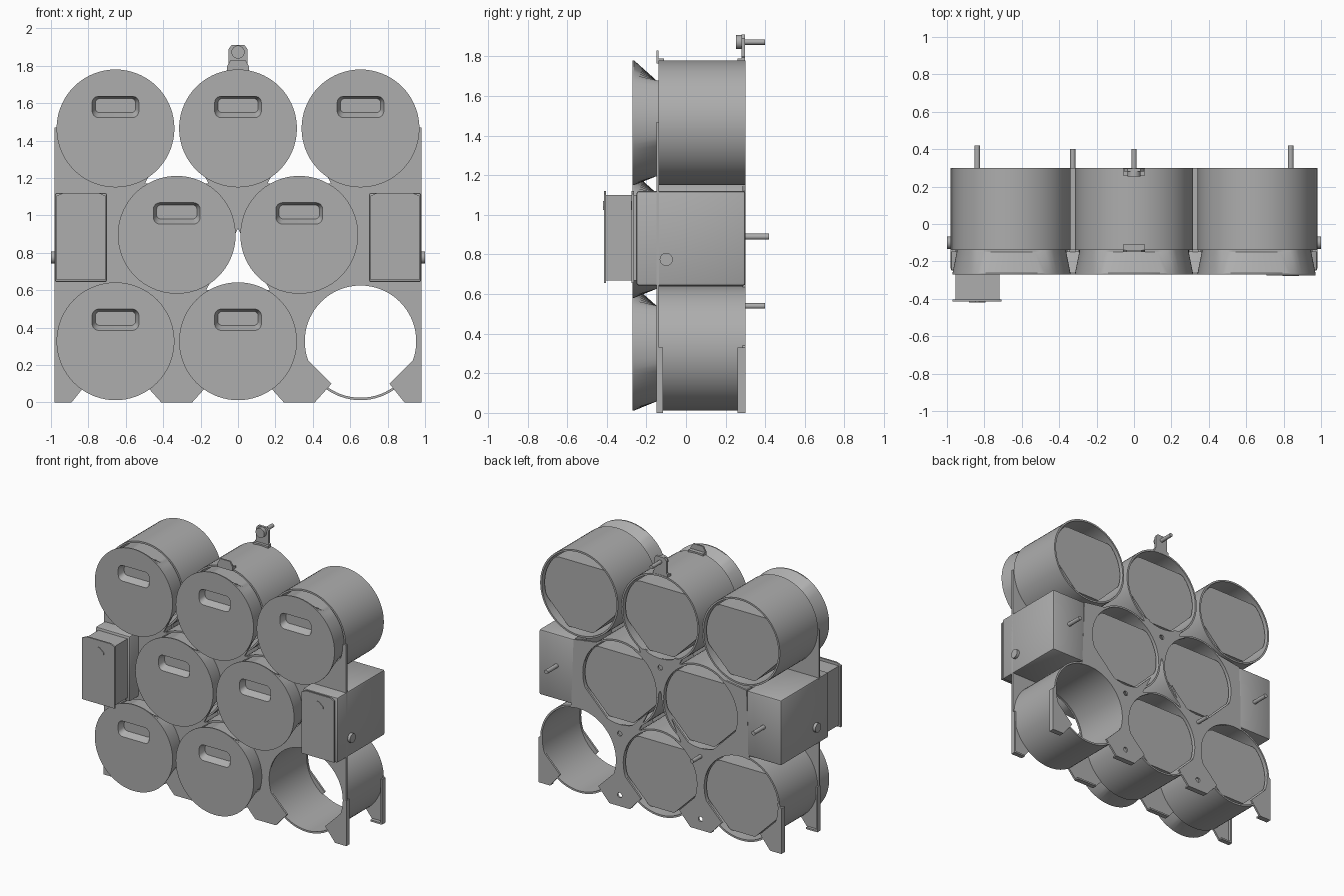
import bpy, bmesh
from math import sin, cos, pi, radians

cube = bpy.data.objects.get("Cube")
if cube:
    bpy.data.objects.remove(cube, do_unlink=True)

grey = bpy.data.materials.new("matte grey")
grey.use_nodes = True
grey.diffuse_color = (0.42, 0.42, 0.42, 1)
grey.node_tree.nodes["Principled BSDF"].inputs["Base Color"].default_value = grey.diffuse_color

PITCH, ROW = 0.655, 0.569
OUTER, INNER = 0.315, 0.302
FRONT, BACK = -0.15, 0.30
STEPS = 72


def loft(name, rings, ring_shaped=False):
    """Skin a list of (y, [(x, z), ...]) sections, capped or joined end to start."""
    bm = bmesh.new()
    loops = [[bm.verts.new((x, y, z)) for x, z in pts] for y, pts in rings]
    pairs = list(zip(loops, loops[1:]))
    if ring_shaped:
        pairs.append((loops[-1], loops[0]))
    else:
        bm.faces.new(loops[0])
        bm.faces.new(loops[-1])
    for a, b in pairs:
        for i in range(len(a)):
            j = (i + 1) % len(a)
            bm.faces.new((a[i], a[j], b[j], b[i]))
    bmesh.ops.recalc_face_normals(bm, faces=bm.faces)
    mesh = bpy.data.meshes.new(name)
    bm.to_mesh(mesh)
    bm.free()
    mesh.materials.append(grey)
    obj = bpy.data.objects.new(name, mesh)
    bpy.context.collection.objects.link(obj)
    return obj


def prism(name, pts, y0, y1):
    return loft(name, [(y0, pts), (y1, pts)])


def bake(obj):
    """Apply the modifiers of an object to its mesh."""
    bpy.context.view_layer.update()
    graph = bpy.context.evaluated_depsgraph_get()
    mesh = bpy.data.meshes.new_from_object(obj.evaluated_get(graph))
    obj.modifiers.clear()
    obj.data = mesh


def cut(obj, cutter):
    mod = obj.modifiers.new("cut", 'BOOLEAN')
    mod.operation, mod.solver, mod.object = 'DIFFERENCE', 'EXACT', cutter
    bake(obj)
    bpy.data.objects.remove(cutter, do_unlink=True)


def rect(x0, x1, z0, z1):
    return [(x0, z0), (x1, z0), (x1, z1), (x0, z1)]


def block(name, x0, x1, y0, y1, z0, z1, bevel=0):
    obj = prism(name, rect(x0, x1, z0, z1), y0, y1)
    if bevel:
        mod = obj.modifiers.new("bevel", 'BEVEL')
        mod.width, mod.segments = bevel, 2
        bake(obj)
    return obj


def circle(r, cx=0, cz=0, n=STEPS):
    return [(cx + r * cos(2 * pi * i / n), cz + r * sin(2 * pi * i / n)) for i in range(n)]


def section(r, top, diagonal, bottom, cx=0, cz=0):
    """Circle flattened at the top, bottom and both lower diagonals."""
    flats = [(90, top), (225, diagonal), (315, diagonal), (270, bottom)]
    pts = []
    for i in range(STEPS):
        a = 2 * pi * i / STEPS
        d = r
        for angle, off in flats:
            c = cos(a - radians(angle))
            if c > 0.1:
                d = min(d, off / c)
        pts.append((cx + d * cos(a), cz + d * sin(a)))
    return pts


def slot(w, h, r, cz):
    pts = []
    for k, (sx, sz) in enumerate([(1, 1), (-1, 1), (-1, -1), (1, -1)]):
        for i in range(7):
            a = (k + i / 6) * pi / 2
            pts.append((sx * (w - r) + r * cos(a), cz + sz * (h - r) + r * sin(a)))
    return pts


def pin(name, x, z, r, y0, y1):
    return prism(name, circle(r, x, z, 24), y0, y1)


# Cell centres: rows of three, two and three, the last bottom cell empty
low = 0.327
cells = [(k * PITCH, low + 2 * ROW) for k in (-1, 0, 1)]
cells += [(k * PITCH / 2, low + ROW) for k in (-1, 1)]
cells += [(k * PITCH, low) for k in (-1, 0, 1)]

# Tubes
tube = loft("tube", [(FRONT + 0.01, circle(OUTER)), (BACK, circle(OUTER)),
                     (BACK, circle(INNER)), (FRONT + 0.01, circle(INNER))], True)

# Drawer body with its flared front and a recessed grip
inside = section(0.293, 0.215, 0.262, 0.27)
drawer = loft("drawer", [(-0.27, circle(OUTER)), (-0.262, circle(OUTER)),
                         (FRONT, inside), (0.28, inside)])
cut(drawer, loft("grip_cutter", [(-0.29, slot(0.128, 0.06, 0.035, 0.115)),
                                 (-0.27, slot(0.125, 0.057, 0.035, 0.115)),
                                 (-0.225, slot(0.108, 0.038, 0.025, 0.122))]))


def place(source, cell, number):
    obj = source.copy()
    obj.name = f"{source.name}_{number}"
    obj.location = (cell[0], 0, cell[1])
    bpy.context.collection.objects.link(obj)


for n, cell in enumerate(cells):
    place(tube, cell, n + 1)
    if n < len(cells) - 1:
        place(drawer, cell, n + 1)
for source in (tube, drawer):
    bpy.data.objects.remove(source, do_unlink=True)

# Front and back web plates with feet, openings and gaps
feet = [(0.155, 0.1), (0.245, 0), (0.41, 0), (0.5, 0.1), (0.81, 0.1), (0.89, 0), (0.98, 0)]
edges = {"front_plate": [(0.98, 1.47)],
         "back_plate": [(0.98, 0.33), (0.72, 0.6), (0.7, 1.12), (0.17, 1.2)]}
for name, rise in edges.items():
    half = feet + rise
    y0 = FRONT if name == "front_plate" else BACK - 0.014
    plate = prism(name, half + [(-x, z) for x, z in reversed(half)], y0, y0 + 0.014)
    for cx, cz in cells:
        cut(plate, prism("opening_cutter", section(0.298, 1, 0.27, 1, cx, cz), y0 - 0.1, y0 + 0.1))
    for gx, gz in ((0, 0.6), (-PITCH / 2, 1.17), (PITCH / 2, 1.17)):
        tri = [(gx - 0.17, gz), (gx + 0.17, gz), (gx, gz + 0.33)]
        cut(plate, prism("gap_cutter", tri, y0 - 0.1, y0 + 0.1))
    if name == "back_plate":
        for hx, hz in ((0, 1.1), (-0.327, 0.08), (0.327, 0.08), (0.327, 0.53)):
            cut(plate, pin("hole_cutter", hx, hz, 0.018, y0 - 0.1, y0 + 0.1))

# Lips along the feet and lower sides
for y0, y1, label in ((FRONT, FRONT + 0.035, "front"), (BACK - 0.04, BACK, "back")):
    for x0, x1 in ((0.245, 0.41), (0.89, 0.98)):
        for s in (-1, 1):
            block(f"{label}_foot_lip", *sorted((s * x0, s * x1)), y0, y1, 0, 0.012)
    for s in (-1, 1):
        block(f"{label}_side_lip", *sorted((s * 0.97, s * 0.982)), y0, y1, 0, 0.33)

# Side boxes with sliding trays; the one at -x is pulled out
for s, front, side in ((-1, -0.415, "right"), (1, -0.275, "left")):
    def span(a, b):
        return sorted((s * a, s * b))
    block(f"{side}_housing", *span(0.7, 0.98), -0.25, BACK, 0.643, 1.12, 0.012)
    block(f"{side}_tray", *span(0.72, 0.955), front + 0.01, -0.2, 0.668, 1.1)
    x0, x1 = span(0.708, 0.97)
    panel = [(x0, 0.655), (x1, 0.655), (x1, 1.105), (x1 - 0.035, 1.12),
             (x0 + 0.035, 1.12), (x0, 1.105)]
    prism(f"{side}_tray_panel", panel, front, front + 0.012)
    cx = s * 0.838
    tab = [(-0.045, 1.025), (0.045, 1.025), (0.045, 1.04), (0.01, 1.07), (-0.01, 1.07), (-0.045, 1.04)]
    prism(f"{side}_tray_grip", [(cx + x, z) for x, z in tab], front - 0.004, front + 0.004)
    pin(f"{side}_box_pin", cx, 0.89, 0.015, 0.28, 0.42)
    # Side knob, turned to lie along x
    knob = pin(f"{side}_knob", 0, 0, 0.033, -0.03, 0.02)
    knob.rotation_euler.z = s * pi / 2
    knob.location = (s * 0.97, -0.1, 0.775)
    # Fins that hold the box against the honeycomb
    for z0, z1 in ((0.68, 0.84), (0.95, 1.1)):
        block(f"{side}_fin", *span(0.665, 0.677), 0.2, BACK, z0, z1)

# Top hanger, front clip and remaining wall pins
hanger = [(-0.06, 1.765), (0.06, 1.765), (0.06, 1.795), (0.05, 1.8), (0.05, 1.89),
          (0.035, 1.91), (-0.035, 1.91), (-0.05, 1.89), (-0.05, 1.8), (-0.06, 1.795)]
prism("hanger_plate", hanger, 0.28, 0.298)
block("hanger_base", -0.06, 0.06, 0.26, 0.298, 1.765, 1.79)
pin("hanger_boss", 0, 1.873, 0.035, 0.253, 0.285)
pin("hanger_pin", 0, 1.873, 0.014, 0.28, 0.4)
pin("lower_wall_pin", -PITCH / 2, 0.54, 0.014, 0.28, 0.4)
clip = [(-0.06, 1.765), (0.06, 1.765), (0.06, 1.795), (0.04, 1.83), (-0.04, 1.83), (-0.06, 1.795)]
prism("front_clip", clip, FRONT, FRONT + 0.012)
block("front_clip_base", -0.06, 0.06, FRONT, -0.11, 1.765, 1.79)

# Smooth round walls, keep edges sharp
bpy.ops.object.select_all(action='DESELECT')
for obj in bpy.context.collection.objects:
    if obj.type == 'MESH':
        obj.select_set(True)
        bpy.context.view_layer.objects.active = obj
bpy.ops.object.shade_smooth_by_angle(angle=radians(30))
